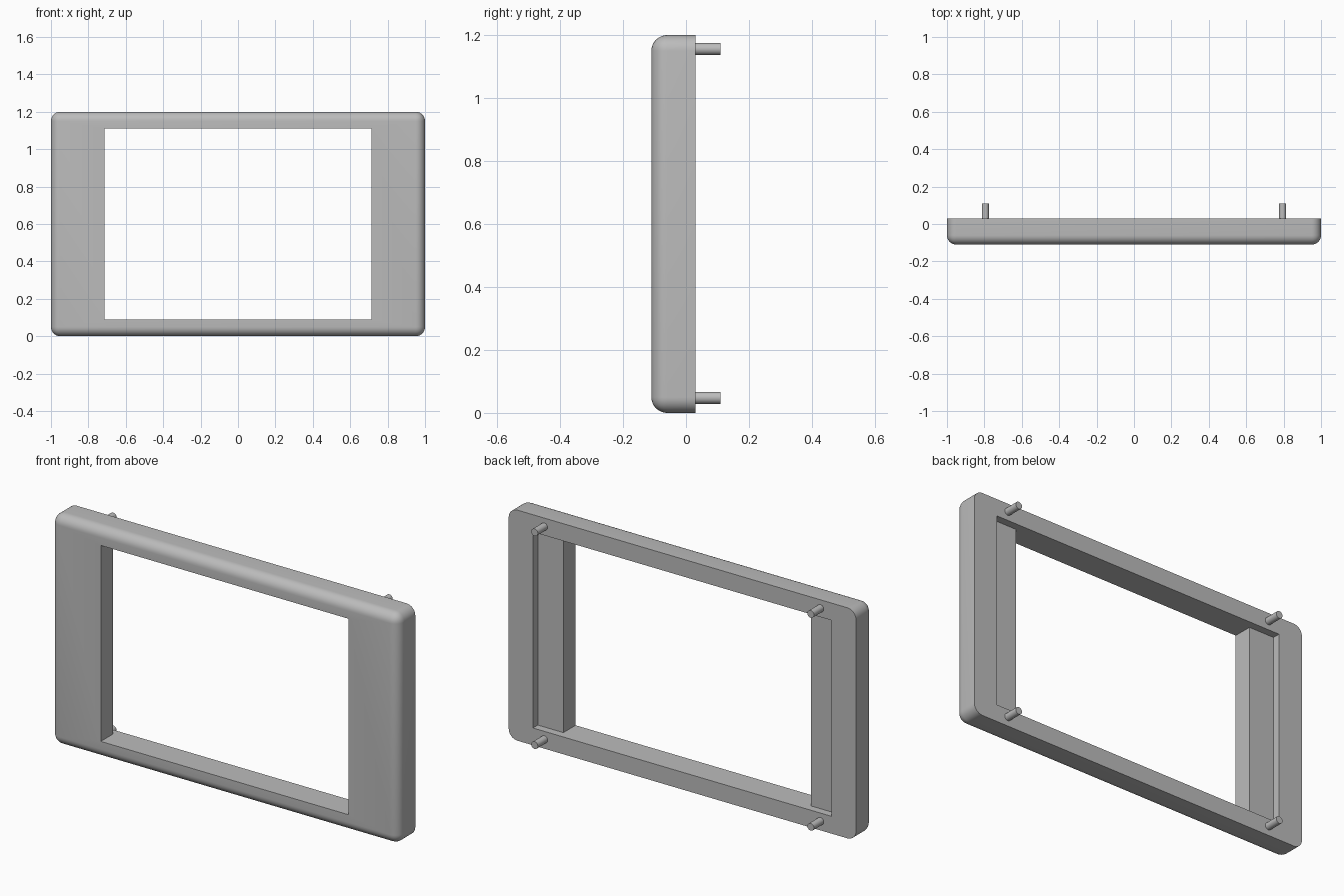
import bpy
import bmesh
import math

cube = bpy.data.objects.get("Cube")
if cube:
    bpy.data.objects.remove(cube, do_unlink=True)

WIDTH, HEIGHT = 2.0, 1.2
FRONT, BACK = -0.11, 0.03
ROUND = 0.05

grey = bpy.data.materials.new("plain grey")
grey.use_nodes = True
colour = (0.5, 0.5, 0.5, 1)
grey.diffuse_color = colour
grey.node_tree.nodes["Principled BSDF"].inputs["Base Color"].default_value = colour


def make_object(name, bm):
    bmesh.ops.recalc_face_normals(bm, faces=bm.faces)
    mesh = bpy.data.meshes.new(name)
    bm.to_mesh(mesh)
    bm.free()
    mesh.materials.append(grey)
    obj = bpy.data.objects.new(name, mesh)
    bpy.context.collection.objects.link(obj)
    return obj


def smooth(obj):
    bpy.ops.object.select_all(action="DESELECT")
    obj.select_set(True)
    bpy.context.view_layer.objects.active = obj
    bpy.ops.object.shade_smooth_by_angle(angle=math.radians(30))


# Frame body: a slab rounded everywhere except around its flat back
bm = bmesh.new()
bmesh.ops.create_cube(bm, size=1)
for v in bm.verts:
    v.co.x *= WIDTH
    v.co.y = FRONT if v.co.y < 0 else BACK
    v.co.z = (v.co.z + 0.5) * HEIGHT
rounded = [e for e in bm.edges if min(v.co.y for v in e.verts) < 0]
bmesh.ops.bevel(bm, geom=rounded, offset=ROUND, segments=8, profile=0.5,
                affect="EDGES", clamp_overlap=True)
frame = make_object("frame", bm)

# Window cutter: stepped plan, wider at the back, extruded upwards
half_plan = [(0.713, FRONT - 0.1), (0.713, -0.01), (0.86, -0.01), (0.86, BACK + 0.1)]
plan = half_plan + [(-x, y) for x, y in reversed(half_plan)]
bm = bmesh.new()
face = bm.faces.new([bm.verts.new((x, y, 0.09)) for x, y in plan])
top = bmesh.ops.extrude_face_region(bm, geom=[face])["geom"]
bmesh.ops.translate(bm, vec=(0, 0, 1.02),
                    verts=[g for g in top if isinstance(g, bmesh.types.BMVert)])
cutter = make_object("window_cutter", bm)
cutter.hide_render = True

cut = frame.modifiers.new("window", "BOOLEAN")
cut.operation = "DIFFERENCE"
cut.solver = "EXACT"
cut.object = cutter
bpy.context.view_layer.objects.active = frame
bpy.ops.object.modifier_apply(modifier=cut.name)
bpy.data.objects.remove(cutter, do_unlink=True)
smooth(frame)

# Mounting pegs at the four back corners
PEG_START, PEG_END = BACK - 0.01, 0.11
for side, x in (("left", 0.795), ("right", -0.795)):
    for level, z in (("lower", 0.048), ("upper", 1.156)):
        bpy.ops.mesh.primitive_cylinder_add(
            vertices=32, radius=0.019, depth=PEG_END - PEG_START,
            location=(x, (PEG_START + PEG_END) / 2, z),
            rotation=(math.pi / 2, 0, 0))
        peg = bpy.context.object
        peg.name = f"{level}_{side}_peg"
        peg.data.materials.append(grey)
        smooth(peg)
